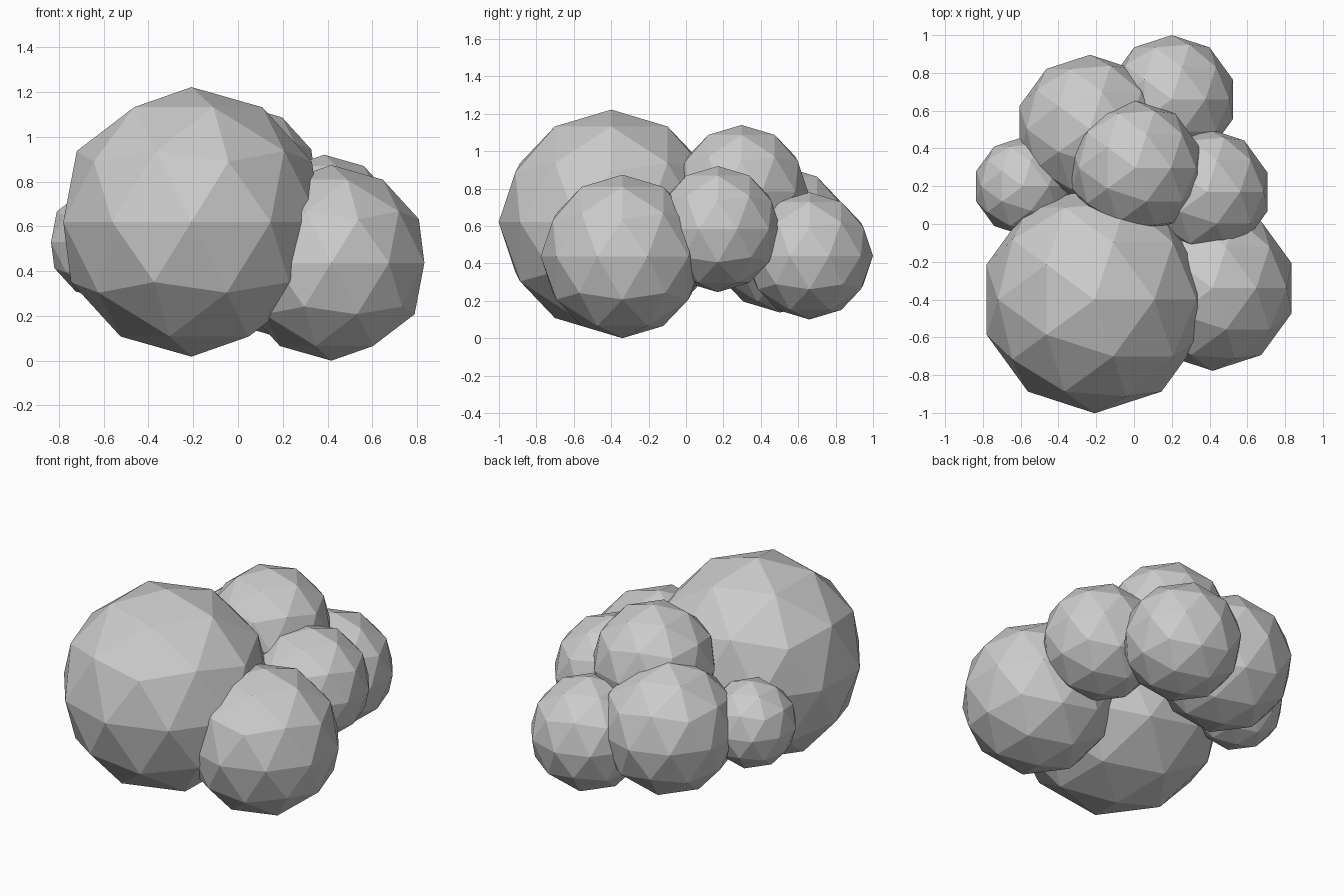
import bpy

if "Cube" in bpy.data.objects:
    bpy.data.objects.remove(bpy.data.objects["Cube"])

# Cluster of overlapping low-poly leaf/cloud puffs: name, centre, radius
puffs = [
    ("main_puff",        (-0.208, -0.400, 0.620), 0.602),
    ("front_right_puff", (0.417, -0.340, 0.437), 0.437),
    ("right_puff",       (0.385, 0.170, 0.583), 0.337),
    ("top_puff",         (0.010, 0.297, 0.785), 0.355),
    ("back_right_puff",  (0.200, 0.660, 0.440), 0.340),
    ("back_left_puff",   (-0.233, 0.503, 0.530), 0.393),
    ("left_puff",        (-0.588, 0.200, 0.530), 0.260),
]

# Each puff is a flat-shaded 80-face icosphere
for name, centre, radius in puffs:
    bpy.ops.mesh.primitive_ico_sphere_add(subdivisions=2, radius=radius, location=centre)
    bpy.context.object.name = name
    bpy.ops.object.shade_flat()
